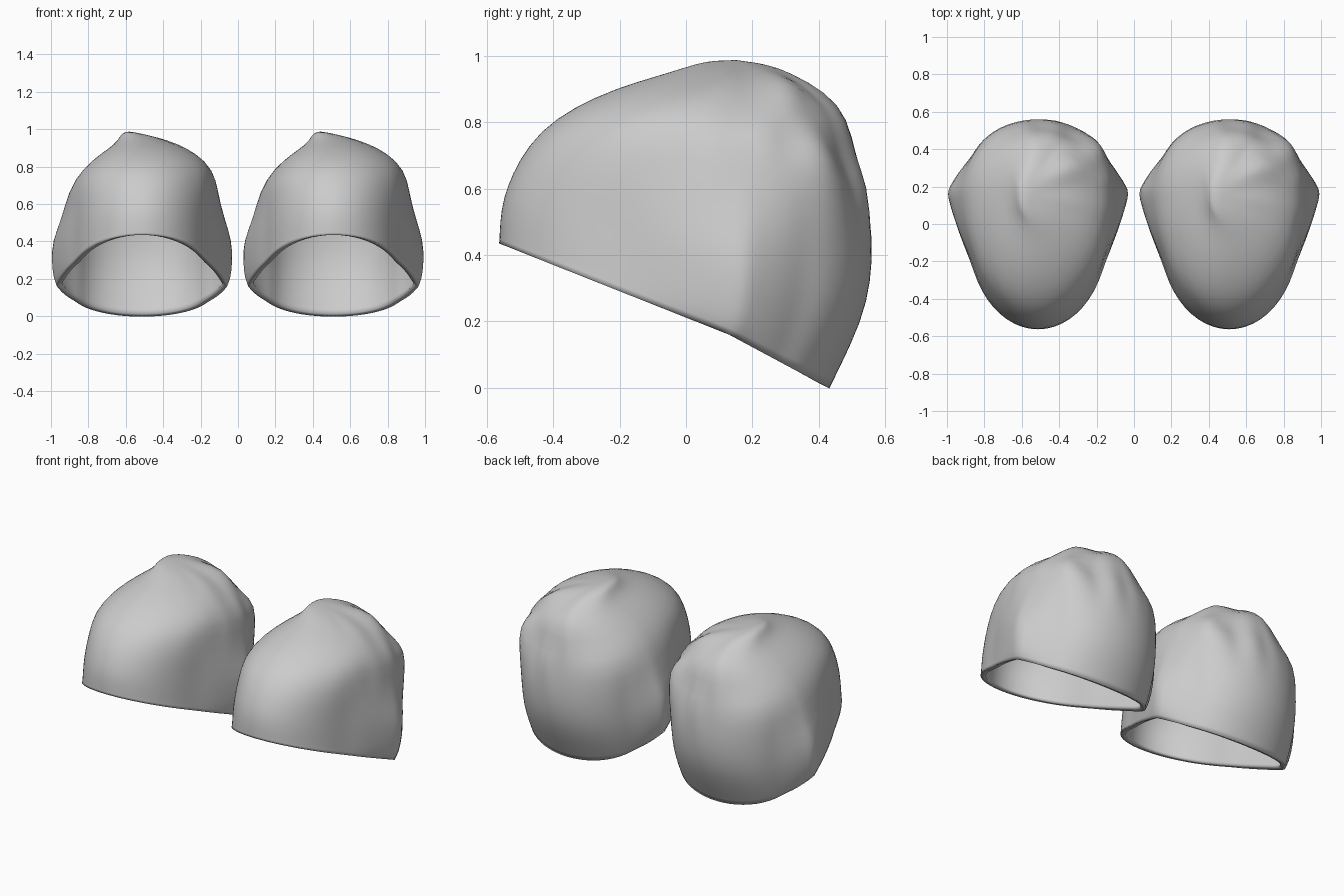
import bpy, bmesh, math
from mathutils import Vector, noise

if "Cube" in bpy.data.objects:
    bpy.data.objects.remove(bpy.data.objects["Cube"])

SEGMENTS = 64

# Rings from brim to crown:
# front y,z | side y,z | back y,z | left and right half width | side ridge share
RINGS = [
    (-0.563, 0.435, 0.13, 0.16, 0.432, -0.002, 0.455, 0.455, 0.14),
    (-0.563, 0.46, 0.15, 0.19, 0.458, 0.05, 0.478, 0.478, 0.18),
    (-0.558, 0.54, 0.17, 0.29, 0.53, 0.20, 0.490, 0.490, 0.20),
    (-0.540, 0.605, 0.17, 0.40, 0.558, 0.32, 0.487, 0.487, 0.20),
    (-0.505, 0.685, 0.18, 0.52, 0.564, 0.45, 0.432, 0.445, 0.11),
    (-0.44, 0.775, 0.18, 0.66, 0.55, 0.615, 0.397, 0.412, 0.04),
    (-0.34, 0.845, 0.18, 0.77, 0.508, 0.69, 0.325, 0.390, 0.0),
    (-0.21, 0.903, 0.19, 0.855, 0.482, 0.81, 0.230, 0.300, 0.0),
    (-0.09, 0.938, 0.20, 0.912, 0.42, 0.885, 0.150, 0.190, 0.0),
    (0.00, 0.966, 0.18, 0.954, 0.31, 0.953, 0.122, 0.085, 0.0),
    (0.06, 0.984, 0.16, 0.980, 0.24, 0.975, 0.105, -0.025, 0.0),
]
CROWN = (-0.07, 0.15, 0.988)


def ring_point(ring, angle, level):
    yf, zf, ys, zs, yb, zb, left, right, ridge = ring
    c, s = math.cos(angle), math.sin(angle)
    u = abs(c)
    # blunt oval plus a flared ridge at the sides
    blunt = 2.5 if level < 6 else 2.2
    oval = math.sqrt(max(0.0, 1 - u ** blunt))
    across = oval * (1 - ridge) + ridge * max(0.0, 1 - u / 0.5)
    mid, half = (right - left) / 2, (right + left) / 2
    if level < 9:
        x = (right if s > 0 else -left) * across
    else:
        x = mid + math.copysign(half * across, s)
    end_y, end_z = (yf, zf) if c > 0 else (yb, zb)
    p = Vector((x, ys + (end_y - ys) * u, zs + (end_z - zs) * u))
    # gathered wrinkles around the back right of the crown
    if 5 <= level <= 8:
        strength = max(0.0, math.cos(angle - math.radians(130)))
        push = 0.05 * strength * noise.noise(p * 8)
        p += push * Vector((s * 0.7, -c * 0.7, 0.6))
    return p


# Knitted cap shell, lofted through the rings
bm = bmesh.new()
loops = [[bm.verts.new(ring_point(r, 2 * math.pi * i / SEGMENTS, k))
          for i in range(SEGMENTS)] for k, r in enumerate(RINGS)]
for low, high in zip(loops, loops[1:]):
    for i in range(SEGMENTS):
        j = (i + 1) % SEGMENTS
        bm.faces.new((low[i], low[j], high[j], high[i]))
tip = bm.verts.new(CROWN)
for i in range(SEGMENTS):
    bm.faces.new((loops[-1][i], loops[-1][(i + 1) % SEGMENTS], tip))
bmesh.ops.recalc_face_normals(bm, faces=bm.faces)
# make sure the shell faces outwards
bm.normal_update()
if tip.normal.z < 0:
    bmesh.ops.reverse_faces(bm, faces=bm.faces)
mesh = bpy.data.meshes.new("cap_shell")
bm.to_mesh(mesh)
bm.free()
for poly in mesh.polygons:
    poly.use_smooth = True

# Two identical caps side by side
for name, x in (("left_cap", -0.513), ("right_cap", 0.51)):
    cap = bpy.data.objects.new(name, mesh)
    cap.location.x = x
    bpy.context.collection.objects.link(cap)
    thick = cap.modifiers.new("fabric_thickness", "SOLIDIFY")
    thick.thickness = 0.03
    thick.offset = -1
    thick.edge_crease_rim = thick.edge_crease_outer = thick.edge_crease_inner = 1.0
    smooth = cap.modifiers.new("soft_surface", "SUBSURF")
    smooth.levels = smooth.render_levels = 1
